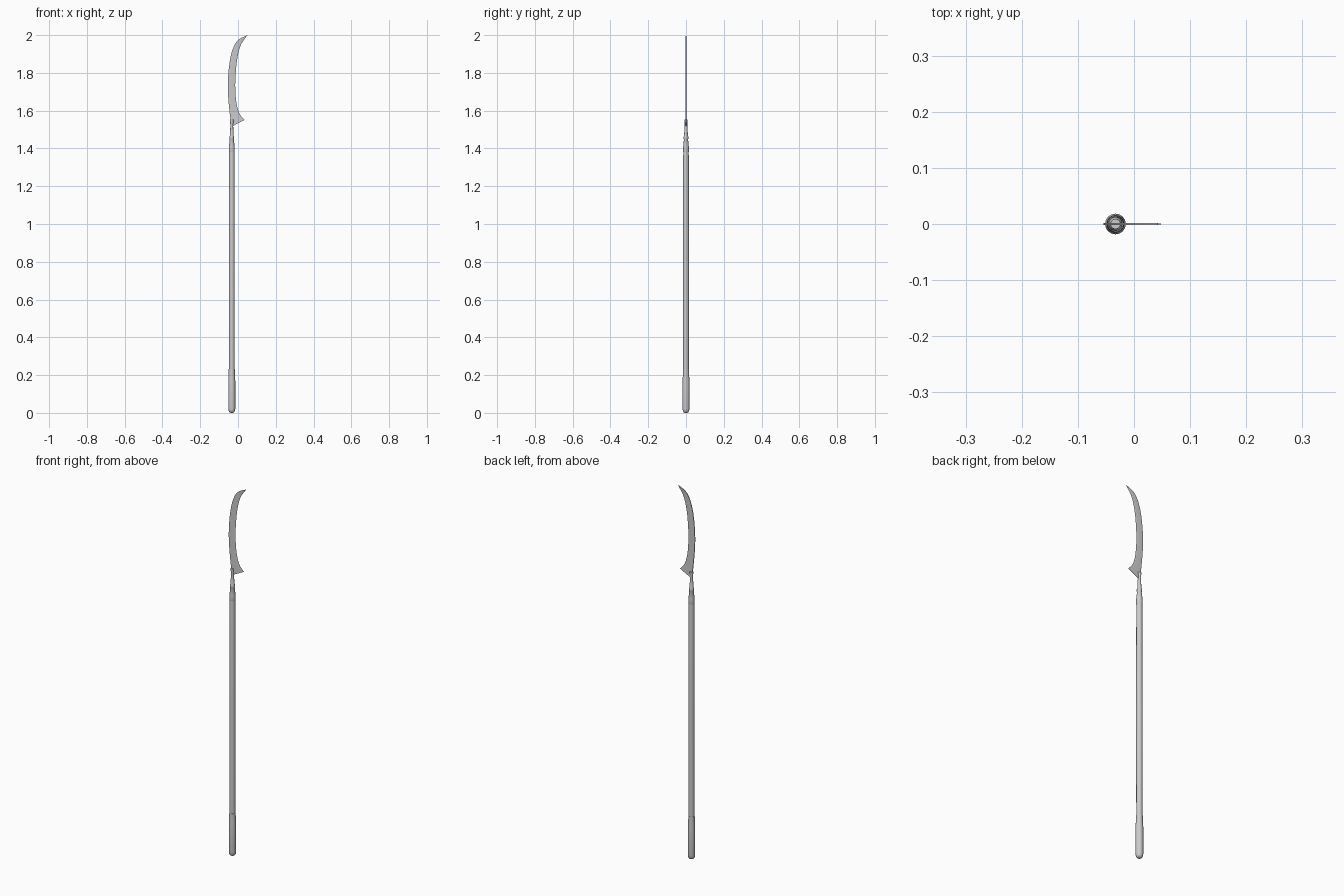
import bpy, bmesh, math
from mathutils import Vector

if "Cube" in bpy.data.objects:
    bpy.data.objects.remove(bpy.data.objects["Cube"])

CX = -0.033  # pole axis


def lathe(name, profile, sides=16):
    """Revolve (radius, z) pairs around the pole axis, capping both ends."""
    bm = bmesh.new()
    rings = [[bm.verts.new((CX + r * math.cos(2 * math.pi * i / sides),
                            r * math.sin(2 * math.pi * i / sides), z))
              for i in range(sides)] for r, z in profile]
    for a, b in zip(rings, rings[1:]):
        for i in range(sides):
            j = (i + 1) % sides
            bm.faces.new((a[i], a[j], b[j], b[i]))
    bm.faces.new(rings[0][::-1])
    bm.faces.new(rings[-1])
    return finish(name, bm, 35)


def finish(name, bm, angle):
    bmesh.ops.recalc_face_normals(bm, faces=bm.faces)
    me = bpy.data.meshes.new(name)
    bm.to_mesh(me)
    bm.free()
    ob = bpy.data.objects.new(name, me)
    bpy.context.collection.objects.link(ob)
    bpy.ops.object.select_all(action='DESELECT')
    ob.select_set(True)
    bpy.context.view_layer.objects.active = ob
    bpy.ops.object.shade_smooth_by_angle(angle=math.radians(angle))
    return ob


def spline(pts, n):
    """Catmull-Rom curve sampled at n equal steps along the points."""
    p = [Vector(q) for q in pts]
    p = [2 * p[0] - p[1]] + p + [2 * p[-1] - p[-2]]
    out = []
    for k in range(n + 1):
        u = k / n * (len(pts) - 1)
        i = min(int(u), len(pts) - 2)
        t = u - i
        a, b, c, d = p[i:i + 4]
        out.append(0.5 * (2 * b + (c - a) * t + (2 * a - 5 * b + 4 * c - d) * t * t
                          + (3 * b - a - 3 * c + d) * t ** 3))
    return out


# Wooden shaft, tapering under the socket
lathe("shaft", [(0.0145, 0.15), (0.0155, 0.8), (0.0145, 1.40), (0.0095, 1.455)])

# Rounded metal butt
lathe("butt_cap", [(0.006, 0.0), (0.012, 0.003), (0.0165, 0.010), (0.0185, 0.022),
                   (0.0185, 0.17), (0.0165, 0.20), (0.0160, 0.232)])

# Blade socket with a collar ring and flared mouth
lathe("socket", [(0.0145, 1.38), (0.0155, 1.385), (0.0150, 1.41), (0.0110, 1.448),
                 (0.0125, 1.452), (0.0125, 1.462), (0.0100, 1.468),
                 (0.0075, 1.52), (0.0090, 1.545), (0.0090, 1.552)])

# Curved blade: back edge and cutting edge from the base up to the tip
N = 28
back = spline([(-0.035, 1.515), (-0.043, 1.58), (-0.051, 1.66), (-0.054, 1.74),
               (-0.048, 1.83), (-0.033, 1.91), (-0.004, 1.97), (0.050, 2.0)], N)
edge = spline([(0.035, 1.551), (0.008, 1.584), (-0.008, 1.64), (-0.0145, 1.72),
               (-0.012, 1.80), (-0.003, 1.88), (0.016, 1.95), (0.050, 2.0)], N)
T = 0.002
bm = bmesh.new()
bk = [[bm.verts.new((p.x, y, p.y)) for p in back[:-1]] for y in (-T, T)]
ed = [bm.verts.new((p.x, 0, p.y)) for p in edge[:-1]]
# bevel line where the flat of the blade starts thinning to the edge
mid = [[bm.verts.new((a.x + (b.x - a.x) * 0.7, y, a.y + (b.y - a.y) * 0.7))
        for a, b in zip(back[:-1], edge[:-1])] for y in (-T, T)]
tip = bm.verts.new((0.050, 0, 2.0))
for s in range(2):
    for i in range(N - 1):
        bm.faces.new((bk[s][i], mid[s][i], mid[s][i + 1], bk[s][i + 1]))
        bm.faces.new((mid[s][i], ed[i], ed[i + 1], mid[s][i + 1]))
    bm.faces.new((bk[s][-1], mid[s][-1], tip))
    bm.faces.new((mid[s][-1], ed[-1], tip))
for i in range(N - 1):
    bm.faces.new((bk[0][i], bk[0][i + 1], bk[1][i + 1], bk[1][i]))
bm.faces.new((bk[0][-1], tip, bk[1][-1]))
bm.faces.new((bk[0][0], bk[1][0], mid[1][0], mid[0][0]))
bm.faces.new((mid[0][0], mid[1][0], ed[0]))
finish("blade", bm, 20)
